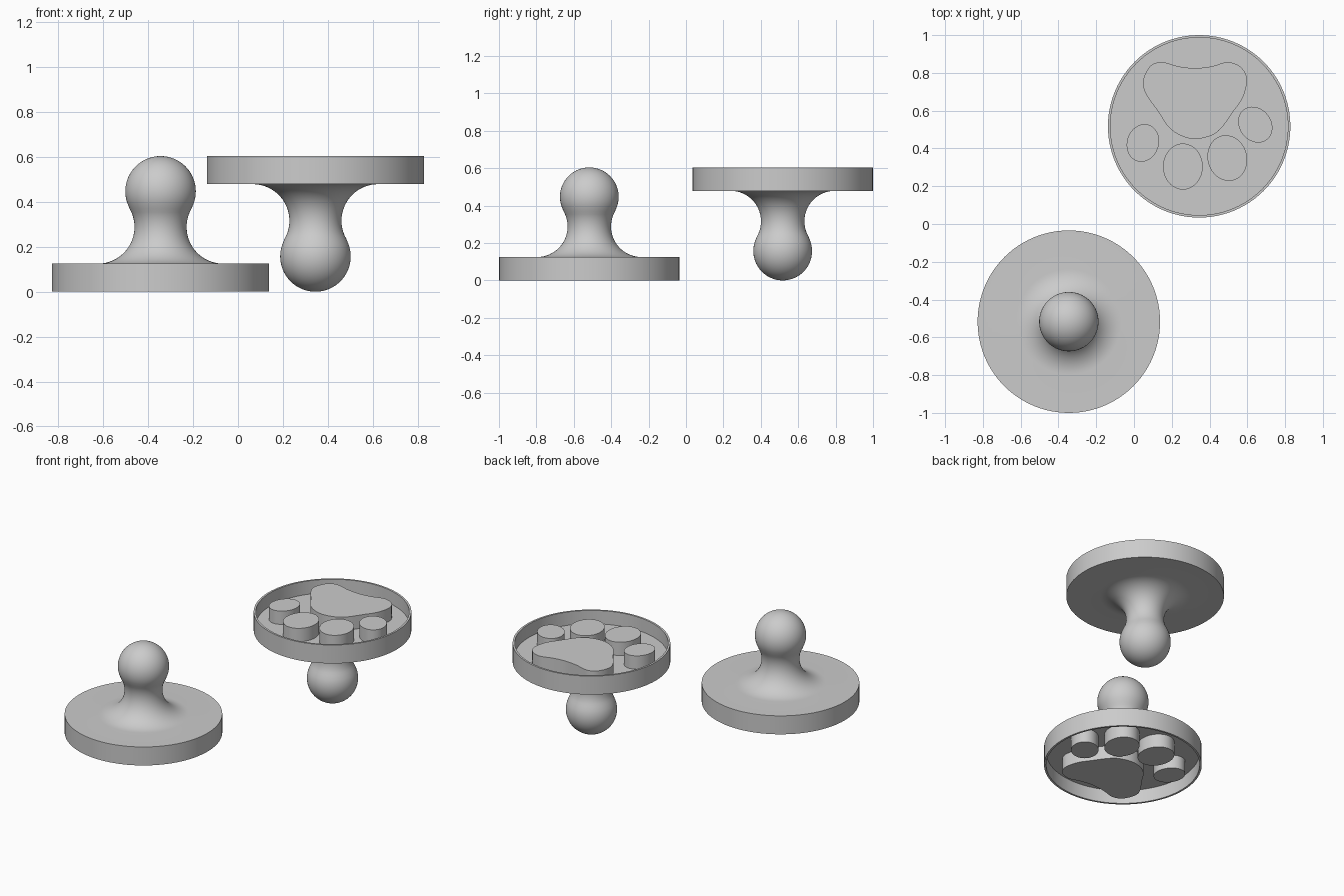
import bpy, bmesh, math
from math import sin, cos, pi, radians
from mathutils import Matrix, Vector

if "Cube" in bpy.data.objects:
    bpy.data.objects.remove(bpy.data.objects["Cube"])

HEIGHT = 0.604      # whole stamp
RADIUS = 0.483      # disc
RECESS = 0.09       # depth of the hollow around the paw
BALL_Z, BALL_R = 0.447, 0.157
SEGMENTS = 96

grey = bpy.data.materials.new("plain grey")
grey.diffuse_color = (0.6, 0.6, 0.6, 1)
grey.use_nodes = True
grey.node_tree.nodes["Principled BSDF"].inputs["Base Color"].default_value = grey.diffuse_color


def finish(name, bm, matrix):
    bmesh.ops.remove_doubles(bm, verts=bm.verts, dist=1e-5)
    bmesh.ops.recalc_face_normals(bm, faces=bm.faces)
    mesh = bpy.data.meshes.new(name)
    bm.to_mesh(mesh)
    bm.free()
    mesh.materials.append(grey)
    obj = bpy.data.objects.new(name, mesh)
    bpy.context.collection.objects.link(obj)
    obj.matrix_world = matrix
    bpy.ops.object.select_all(action='DESELECT')
    obj.select_set(True)
    bpy.context.view_layer.objects.active = obj
    bpy.ops.object.shade_smooth_by_angle(angle=radians(30))


def arc(cx, cz, r, start, end, steps):
    angles = [radians(start + (end - start) * i / steps) for i in range(steps + 1)]
    return [(cx + r * cos(a), cz + r * sin(a)) for a in angles]


def lathe(name, profile, matrix):
    bm = bmesh.new()
    verts = [bm.verts.new((max(r, 0), 0, z)) for r, z in profile]
    edges = [bm.edges.new(pair) for pair in zip(verts, verts[1:])]
    bmesh.ops.spin(bm, geom=verts + edges, cent=(0, 0, 0), axis=(0, 0, 1),
                   angle=2 * pi, steps=SEGMENTS, use_merge=True)
    finish(name, bm, matrix)


def raised_shape(name, outline, matrix):
    # flush with the rim, sunk slightly into the recess floor
    bm = bmesh.new()
    face = bm.faces.new([bm.verts.new((x, y, 0)) for x, y in outline])
    grown = bmesh.ops.extrude_face_region(bm, geom=[face], use_keep_orig=True)
    top = [g for g in grown["geom"] if isinstance(g, bmesh.types.BMVert)]
    bmesh.ops.translate(bm, verts=top, vec=(0, 0, RECESS + 0.005))
    finish(name, bm, matrix)


def smooth_loop(points, steps=6):
    # closed Catmull-Rom curve
    pts = [Vector(p) for p in points]
    n, out = len(pts), []
    for i in range(n):
        a, b, c, d = (pts[(i + k) % n] for k in (-1, 0, 1, 2))
        for s in range(steps):
            t = s / steps
            out.append(0.5 * (2 * b + (c - a) * t + (2 * a - 5 * b + 4 * c - d) * t * t
                              + (3 * b - a - 3 * c + d) * t ** 3))
    return out


def ellipse(cx, cy, rx, ry, tilt, steps=48):
    t = radians(tilt)
    out = []
    for i in range(steps):
        a = 2 * pi * i / steps
        x, y = rx * cos(a), ry * sin(a)
        out.append((cx + x * cos(t) - y * sin(t), cy + x * sin(t) + y * cos(t)))
    return out


# disc with hollow underside, flared neck and ball grip
body_profile = ([(0, RECESS), (0.47, RECESS), (0.47, 0), (RADIUS, 0), (RADIUS, 0.125)]
                + arc(0.279, 0.288, 0.163, 270, 150.3, 20)
                + arc(0, BALL_Z, BALL_R, -29.7, 90, 24)[1:])

# paw print: heel pad outline and toes (x, y, half width, half length, tilt)
pad = [(-0.297, -0.24), (-0.26, -0.318), (-0.197, -0.34), (-0.112, -0.318),
       (-0.022, -0.308), (0.068, -0.318), (0.152, -0.34), (0.221, -0.313),
       (0.253, -0.25), (0.232, -0.155), (0.179, -0.076), (0.12, 0.006),
       (0.068, 0.047), (-0.022, 0.067), (-0.102, 0.047), (-0.165, 0),
       (-0.218, -0.08), (-0.281, -0.17)]
toes = [(-0.298, 0.088, 0.084, 0.101, 18), (-0.086, 0.213, 0.105, 0.122, 0),
        (0.149, 0.168, 0.104, 0.122, -15), (0.297, -0.009, 0.084, 0.101, -38)]

# one stamp standing, one turned over to show its face
placements = {
    "standing": Matrix.Translation((-0.345, -0.517, 0)),
    "upturned": Matrix.Translation((0.345, 0.517, HEIGHT)) @ Matrix.Rotation(pi, 4, 'X'),
}
for side, place in placements.items():
    lathe(side + "_stamp_body", body_profile, place)
    raised_shape(side + "_heel_pad", smooth_loop(pad), place)
    for i, toe in enumerate(toes, 1):
        raised_shape(f"{side}_toe_{i}", ellipse(*toe), place)
